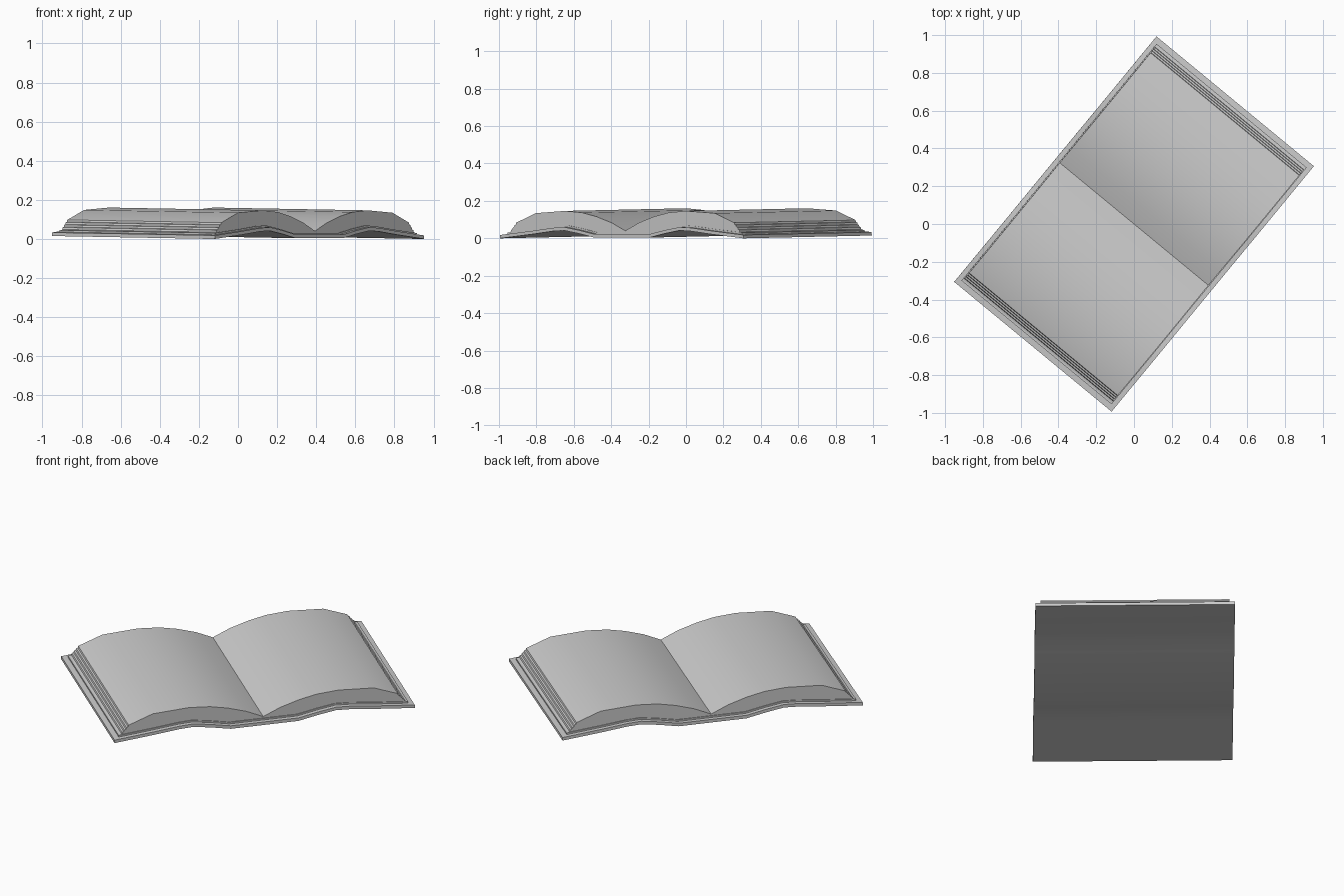
import bpy, bmesh, math
from mathutils import Matrix

if "Cube" in bpy.data.objects:
    bpy.data.objects.remove(bpy.data.objects["Cube"])

# Whole book is turned on the ground and very slightly tilted along the spine
PLACE = (Matrix.Translation((0, 0, 0.0075)) @ Matrix.Rotation(math.radians(50.5), 4, 'Z')
         @ Matrix.Rotation(0.014, 4, 'X'))


def extrude_profile(name, profile, half_depth):
    """Extrude a closed (x, z) outline along the spine direction."""
    bm = bmesh.new()
    verts = [bm.verts.new((x, -half_depth, z)) for x, z in profile]
    face = bm.faces.new(verts)
    out = bmesh.ops.extrude_face_region(bm, geom=[face])
    new = [g for g in out['geom'] if isinstance(g, bmesh.types.BMVert)]
    bmesh.ops.translate(bm, verts=new, vec=(0, 2 * half_depth, 0))
    bmesh.ops.recalc_face_normals(bm, faces=bm.faces)
    bmesh.ops.transform(bm, matrix=PLACE, verts=bm.verts)
    me = bpy.data.meshes.new(name)
    bm.to_mesh(me)
    bm.free()
    ob = bpy.data.objects.new(name, me)
    bpy.context.collection.objects.link(ob)
    bpy.context.view_layer.objects.active = ob
    ob.select_set(True)
    bpy.ops.object.shade_smooth_by_angle(angle=math.radians(25))
    ob.select_set(False)
    return ob


# Underside of the cover, spine to outer edge: flat spine, then a low arch
ARCH = [(0.19, 0.004), (0.30, 0.026), (0.40, 0.042), (0.48, 0.038), (0.62, 0.022)]


def arch_at(x):
    pts = [(0, 0.004)] + ARCH + [(0.842, 0.0)]
    for (x0, z0), (x1, z1) in zip(pts, pts[1:]):
        if x <= x1:
            return z0 + (z1 - z0) * (x - x0) / (x1 - x0)
    return 0.0


def arch_line(end, lift):
    """Arch from left outer edge to right outer edge, raised by lift."""
    half = [(x, z + lift) for x, z in ARCH] + [(end, arch_at(end) + lift)]
    return [(-x, z) for x, z in reversed(half)] + half


def slab(name, end, low, high, half_depth):
    extrude_profile(name, arch_line(end, low) + arch_line(end, high)[::-1], half_depth)


# Cover and the endpaper lying on it
slab("cover", 0.842, 0.0, 0.018, 0.54)
slab("endpaper", 0.812, 0.018, 0.027, 0.515)

# Page block halves: curved top, stepped fore edge, arched underside
TOP = [(0, 0.04), (0.095, 0.083), (0.2, 0.116), (0.3, 0.137),
       (0.42, 0.146), (0.62, 0.134), (0.755, 0.083)]
STEPS = 4
fore_edge = []
for i in range(STEPS):
    z = 0.083 - 0.013 * i
    x = 0.755 + 0.012 * i
    fore_edge += [(x + 0.003, z - 0.010), (x + 0.012, z - 0.013)]

under = [(x, z + 0.027) for x, z in reversed(ARCH)] + [(0, 0.03)]
half = TOP + fore_edge + under
for name, s in (("right_pages", 1), ("left_pages", -1)):
    extrude_profile(name, [(s * x, z) for x, z in half], 0.51)
